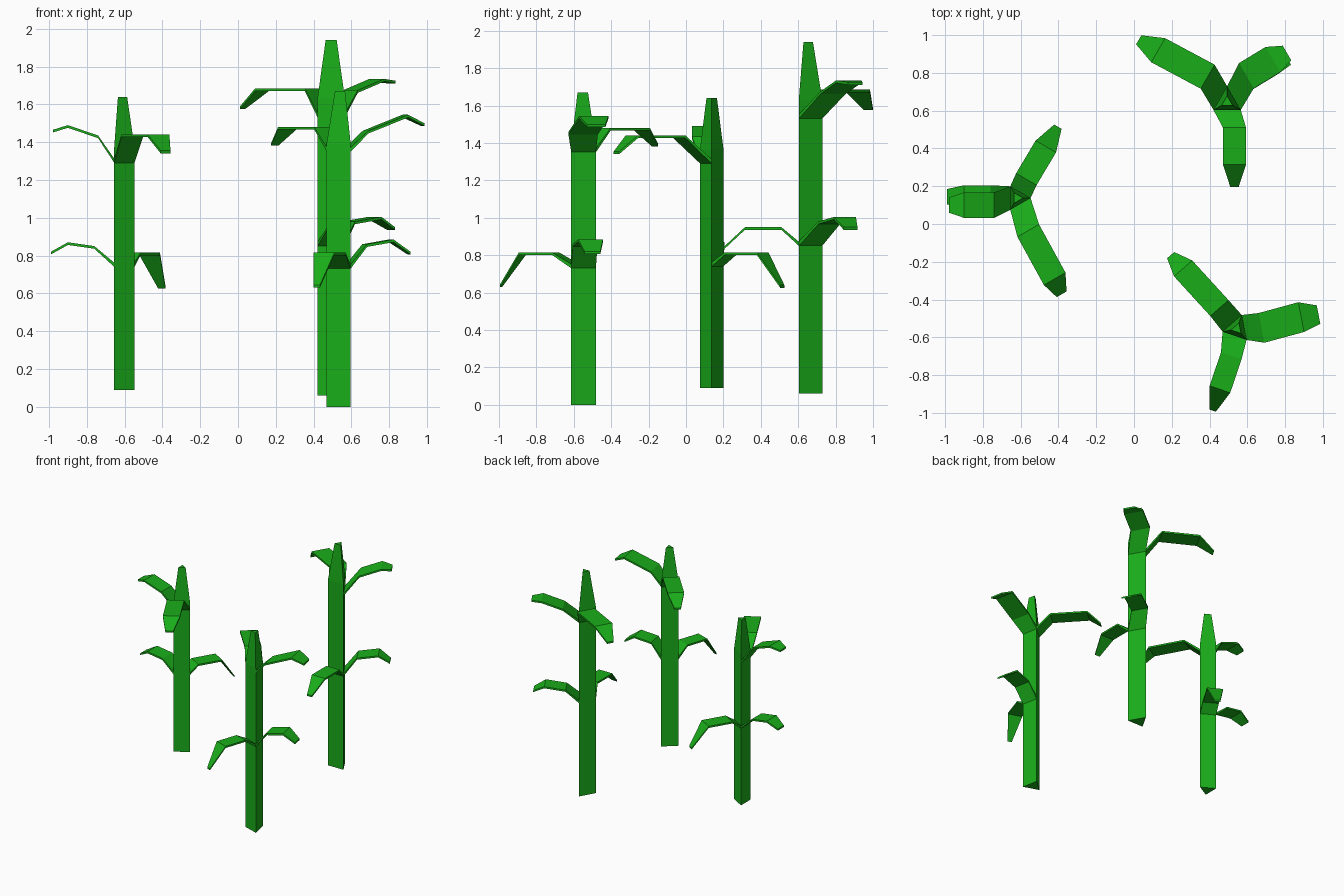
import bpy, bmesh
from math import cos, sin, radians
from mathutils import Vector

if "Cube" in bpy.data.objects:
    bpy.data.objects.remove(bpy.data.objects["Cube"])

green = bpy.data.materials.new("leaf_green")
green.diffuse_color = (0.01, 0.42, 0.01, 1)
green.use_nodes = True
green.node_tree.nodes["Principled BSDF"].inputs["Base Color"].default_value = green.diffuse_color


def skin(name, rings):
    """Bridge equal-sized rings into a closed flat-shaded solid."""
    bm = bmesh.new()
    loops = [[bm.verts.new(p) for p in ring] for ring in rings]
    n = len(loops[0])
    for a, b in zip(loops, loops[1:]):
        for i in range(n):
            j = (i + 1) % n
            bm.faces.new((a[i], a[j], b[j], b[i]))
    bm.faces.new(loops[0])
    bm.faces.new(loops[-1])
    bmesh.ops.recalc_face_normals(bm, faces=bm.faces)
    mesh = bpy.data.meshes.new(name)
    bm.to_mesh(mesh)
    bm.free()
    mesh.materials.append(green)
    obj = bpy.data.objects.new(name, mesh)
    bpy.context.collection.objects.link(obj)
    return obj


def stalk(name, x, y, r, turn, heights, tip_scale):
    """Three-sided stem with a tapered top."""
    def ring(z, s):
        return [Vector((x + s * r * cos(radians(turn + k)),
                        y + s * r * sin(radians(turn + k)), z)) for k in (0, 120, 240)]
    z0, z1, z2 = heights
    skin(name, [ring(z0, 1), ring(z1, 1), ring(z2, tip_scale)])


def leaf(name, x, y, r, normal, base_z, points, mid_w, tip_w):
    """Thin folded blade pulled out of one stem face."""
    out = Vector((cos(radians(normal)), sin(radians(normal)), 0))
    side = Vector((-out.y, out.x, 0))
    root = Vector((x, y, base_z + 0.022)) + out * (r * 0.49)
    centres = [root] + [Vector(p) for p in points]
    widths = [r * 1.72, mid_w, mid_w, tip_w]
    rings = []
    for i, (c, w) in enumerate(zip(centres, widths)):
        down = Vector((0, 0, 0.022 if i == 0 else 0.014))
        a, b = c + side * w / 2, c - side * w / 2
        rings.append([a, b, b - down, a - down])
    skin(name, rings)


# Left plant
P = (-0.619, 0.1375, 0.072)
stalk("left_stalk", *P, 0, (0.09, 1.37, 1.64), 0.45)
leaf("left_upper_leaf_a", *P, 180, 1.29,
     [(-0.74, 0.10, 1.435), (-0.90, 0.10, 1.49), (-0.98, 0.10, 1.465)], 0.135, 0.08)
leaf("left_upper_leaf_b", *P, 300, 1.29,
     [(-0.56, -0.035, 1.44), (-0.42, -0.29, 1.44), (-0.383, -0.372, 1.355)], 0.132, 0.06)
leaf("left_lower_leaf_a", *P, 180, 0.74,
     [(-0.76, 0.14, 0.85), (-0.90, 0.14, 0.87), (-0.99, 0.145, 0.82)], 0.13, 0.08)
leaf("left_lower_leaf_b", *P, 60, 0.74,
     [(-0.57, 0.237, 0.815), (-0.467, 0.41, 0.815), (-0.403, 0.515, 0.64)], 0.125, 0.045)

# Back plant
P = (0.493, 0.645, 0.084)
stalk("back_stalk", *P, 90, (0.06, 1.63, 1.94), 0.4)
leaf("back_upper_leaf_a", *P, 150, 1.53,
     [(0.39, 0.78, 1.685), (0.128, 0.92, 1.685), (0.025, 0.975, 1.59)], 0.147, 0.055)
leaf("back_upper_leaf_b", *P, 30, 1.53,
     [(0.595, 0.785, 1.675), (0.735, 0.87, 1.735), (0.81, 0.905, 1.725)], 0.155, 0.09)
leaf("back_lower_leaf_a", *P, 30, 0.85,
     [(0.585, 0.765, 0.98), (0.725, 0.85, 1.005), (0.81, 0.88, 0.95)], 0.135, 0.085)
leaf("back_lower_leaf_b", *P, 270, 0.85,
     [(0.532, 0.51, 0.95), (0.532, 0.315, 0.95), (0.532, 0.197, 0.84)], 0.122, 0.045)

# Front plant
P = (0.545, -0.555, 0.078)
stalk("front_stalk", *P, 71, (0, 1.39, 1.67), 0.42)
leaf("front_upper_leaf_a", *P, 131, 1.35,
     [(0.452, -0.445, 1.48), (0.26, -0.235, 1.48), (0.194, -0.165, 1.395)], 0.128, 0.05)
leaf("front_upper_leaf_b", *P, 11, 1.35,
     [(0.675, -0.55, 1.46), (0.885, -0.493, 1.545), (0.977, -0.48, 1.50)], 0.16, 0.1)
leaf("front_lower_leaf_a", *P, 11, 0.73,
     [(0.67, -0.54, 0.86), (0.81, -0.51, 0.885), (0.905, -0.50, 0.82)], 0.135, 0.085)
leaf("front_lower_leaf_b", *P, 251, 0.73,
     [(0.515, -0.697, 0.815), (0.455, -0.875, 0.815), (0.417, -0.988, 0.645)], 0.115, 0.035)
